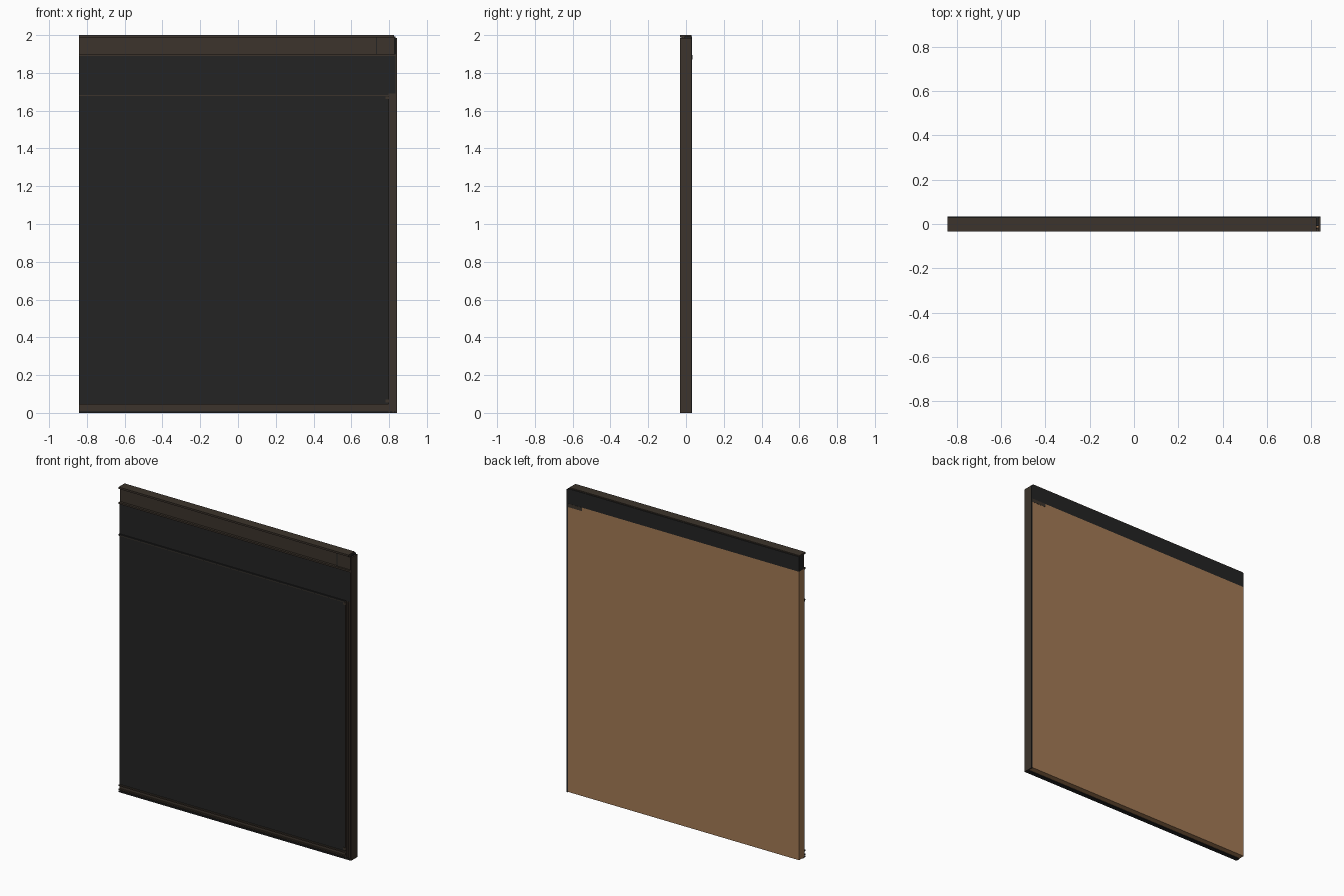
import bpy
import bmesh
from mathutils import Vector

old = bpy.data.objects.get("Cube")
if old:
    bpy.data.objects.remove(old, do_unlink=True)


def material(name, rgb):
    m = bpy.data.materials.new(name)
    m.use_nodes = True
    col = (*rgb, 1.0)
    m.diffuse_color = col
    m.node_tree.nodes["Principled BSDF"].inputs["Base Color"].default_value = col
    return m


BLACK = material("black laminate", (0.017, 0.017, 0.017))
TAN = material("tan board", (0.37, 0.195, 0.09))
BROWN = material("dark bronze", (0.045, 0.034, 0.025))


def box(name, x, y, z, mat):
    """Axis-aligned box from its (min, max) ranges."""
    bm = bmesh.new()
    bmesh.ops.create_cube(bm, size=1.0)
    lo, hi = Vector((x[0], y[0], z[0])), Vector((x[1], y[1], z[1]))
    for v in bm.verts:
        v.co = Vector([(lo[i] + hi[i]) / 2 + v.co[i] * (hi[i] - lo[i]) for i in range(3)])
    me = bpy.data.meshes.new(name)
    bm.to_mesh(me)
    bm.free()
    me.materials.append(mat)
    ob = bpy.data.objects.new(name, me)
    bpy.context.collection.objects.link(ob)
    return ob


L, R = -0.843, 0.843          # ends of the panel
F, B = -0.033, 0.033          # front and back planes
FACE = -0.024                 # front of the laminate
STILE = 0.834                 # inner side of the edge stile

# Core board with its dark front facing
box("board", (L, STILE), (-0.018, B), (0.004, 1.895), TAN)
box("front_facing", (L, 0.80), (FACE, -0.018), (0.045, 1.69), BLACK)
box("upper_band", (L, 0.836), (FACE - 0.002, -0.018), (1.69, 1.895), BLACK)

# Top rail: black backing, recessed web and projecting flanges
box("rail_backing", (L, STILE), (-0.008, B), (1.895, 1.993), BLACK)
box("rail_web", (L, 0.825), (-0.018, -0.008), (1.895, 1.99), BROWN)
box("rail_top_flange", (L, 0.825), (F, 0.029), (1.988, 2.0), BROWN)
box("rail_lower_flange", (L, 0.836), (F, -0.016), (1.889, 1.90), BROWN)

# End block of the rail and the bracket behind it
box("rail_end_block", (0.737, 0.828), (-0.022, -0.018), (1.90, 1.988), BROWN)
box("rail_end_gap", (0.731, 0.737), (-0.023, -0.018), (1.90, 1.988), BLACK)
box("rear_bracket", (0.73, STILE), (0.02, B + 0.001), (1.872, 1.895), BROWN)

# Edge stile with a black back edge
box("edge_stile", (STILE, R), (F, 0.027), (0.0, 1.985), BROWN)
box("stile_back_edge", (STILE, R), (0.027, B), (0.0, 1.985), BLACK)

# Channel trim along the edge stile
box("side_trim_web", (0.80, STILE), (-0.026, -0.018), (0.0, 1.69), BROWN)
for i, x in enumerate((0.798, 0.818)):
    box(f"side_trim_bead_{i + 1}", (x, x + 0.007), (F, -0.02), (0.0, 1.69), BROWN)

# Channel trim along the bottom
box("bottom_trim_web", (L, STILE), (-0.026, -0.018), (0.0, 0.045), BROWN)
for i, z in enumerate((0.014, 0.040)):
    box(f"bottom_trim_bead_{i + 1}", (L, 0.80), (F, -0.02), (z, z + 0.008), BROWN)
box("bottom_lip", (L, STILE), (F, -0.004), (0.0, 0.009), BLACK)

# Thin dark bead between band and main facing
box("middle_bead", (L, 0.80), (F, -0.02), (1.684, 1.692), BLACK)
box("middle_bead_line", (L, 0.80), (FACE - 0.004, -0.02), (1.678, 1.684), BROWN)

# Small corner keys
for name, z in (("upper_corner_key", 1.662), ("lower_corner_key", 0.056)):
    box(name, (0.782, 0.798), (FACE - 0.003, FACE), (z, z + 0.014), BROWN)
